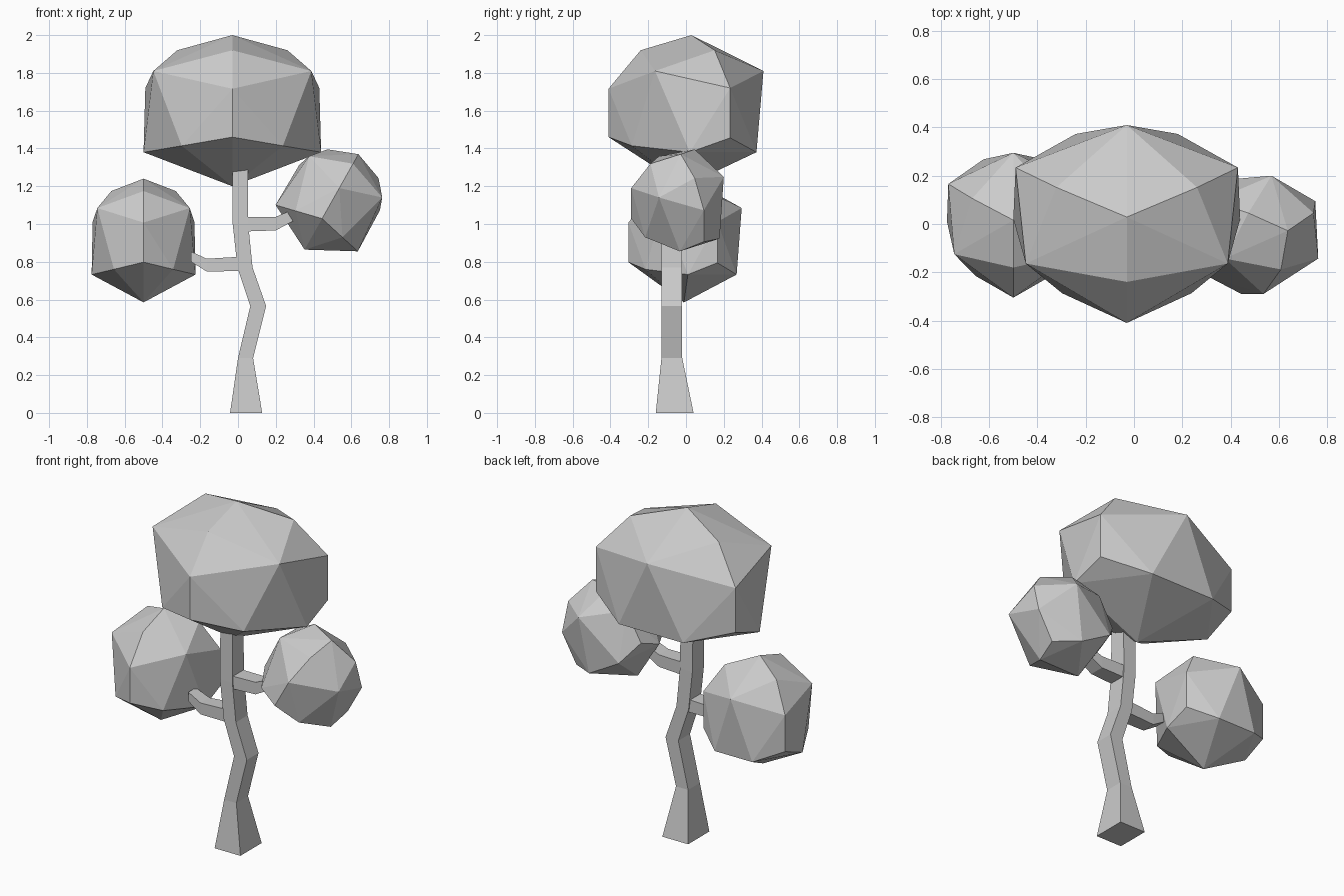
import bpy, bmesh, math
from mathutils import Vector, Matrix

if "Cube" in bpy.data.objects:
    bpy.data.objects.remove(bpy.data.objects["Cube"])

# Half of a faceted leaf clump in a unit box (x >= 0 side, mirrored below)
CLUMP = [(0, .07, 1), (0, -.585, .8), (.62, .37, .8), (.89, -.4, .525),
         (0, 1, .525), (0, -1, .29), (.98, .57, .3), (0, -1, -.35),
         (.98, .57, -.36), (.57, -.7, -.465), (1, .05, -.55),
         (.45, .91, -.55), (0, -.02, -1)]


def finish(name, bm):
    bmesh.ops.recalc_face_normals(bm, faces=bm.faces)
    mesh = bpy.data.meshes.new(name)
    bm.to_mesh(mesh)
    bm.free()
    obj = bpy.data.objects.new(name, mesh)
    bpy.context.collection.objects.link(obj)
    return obj


def clump(name, centre, half, tilt=0):
    """Convex faceted leaf mass, scaled to half sizes and tilted about y."""
    bm = bmesh.new()
    place = (Matrix.Translation(centre)
             @ Matrix.Rotation(math.radians(tilt), 4, 'Y')
             @ Matrix.Diagonal((*half, 1)))
    for x, y, z in CLUMP:
        for sx in {x, -x}:
            bm.verts.new(place @ Vector((sx, y, z)))
    bmesh.ops.convex_hull(bm, input=bm.verts)
    return finish(name, bm)


def limb(name, path, upright):
    """Four-sided limb through (x, y, z, half width, half depth) sections."""
    bm = bmesh.new()
    rings = []
    for x, y, z, w, d in path:
        ring = []
        for a, b in ((-1, -1), (1, -1), (1, 1), (-1, 1)):
            off = (a * w, b * d, 0) if upright else (0, b * d, a * w)
            ring.append(bm.verts.new(Vector((x, y, z)) + Vector(off)))
        rings.append(ring)
    for r, s in zip(rings, rings[1:]):
        for i in range(4):
            j = (i + 1) % 4
            bm.faces.new((r[i], r[j], s[j], s[i]))
    bm.faces.new(rings[0])
    bm.faces.new(rings[-1])
    return finish(name, bm)


# Crooked trunk with a flared foot
limb("trunk", [(.043, -.06, 0, .085, .1), (.04, -.075, .29, .04, .055),
               (.107, -.075, .565, .042, .055), (.037, -.075, .77, .04, .055),
               (.013, -.075, 1.0, .041, .055), (.012, -.075, 1.3, .041, .05)], True)

# Short bent branches
limb("left_branch", [(.03, -.075, .79, .038, .05), (-.165, -.075, .782, .034, .042),
                     (-.25, -.075, .828, .027, .035)], False)
limb("right_branch", [(.02, -.075, .998, .038, .05), (.2, -.075, 1.002, .036, .045),
                      (.3, -.075, 1.05, .03, .04)], False)

# Leaf masses
clump("crown_leaves", (-.03, 0, 1.6), (.47, .41, .4))
clump("left_leaves", (-.5, -.005, .9125), (.275, .3, .3275))
clump("right_leaves", (.495, -.045, 1.117), (.25, .245, .29), 29.4)
